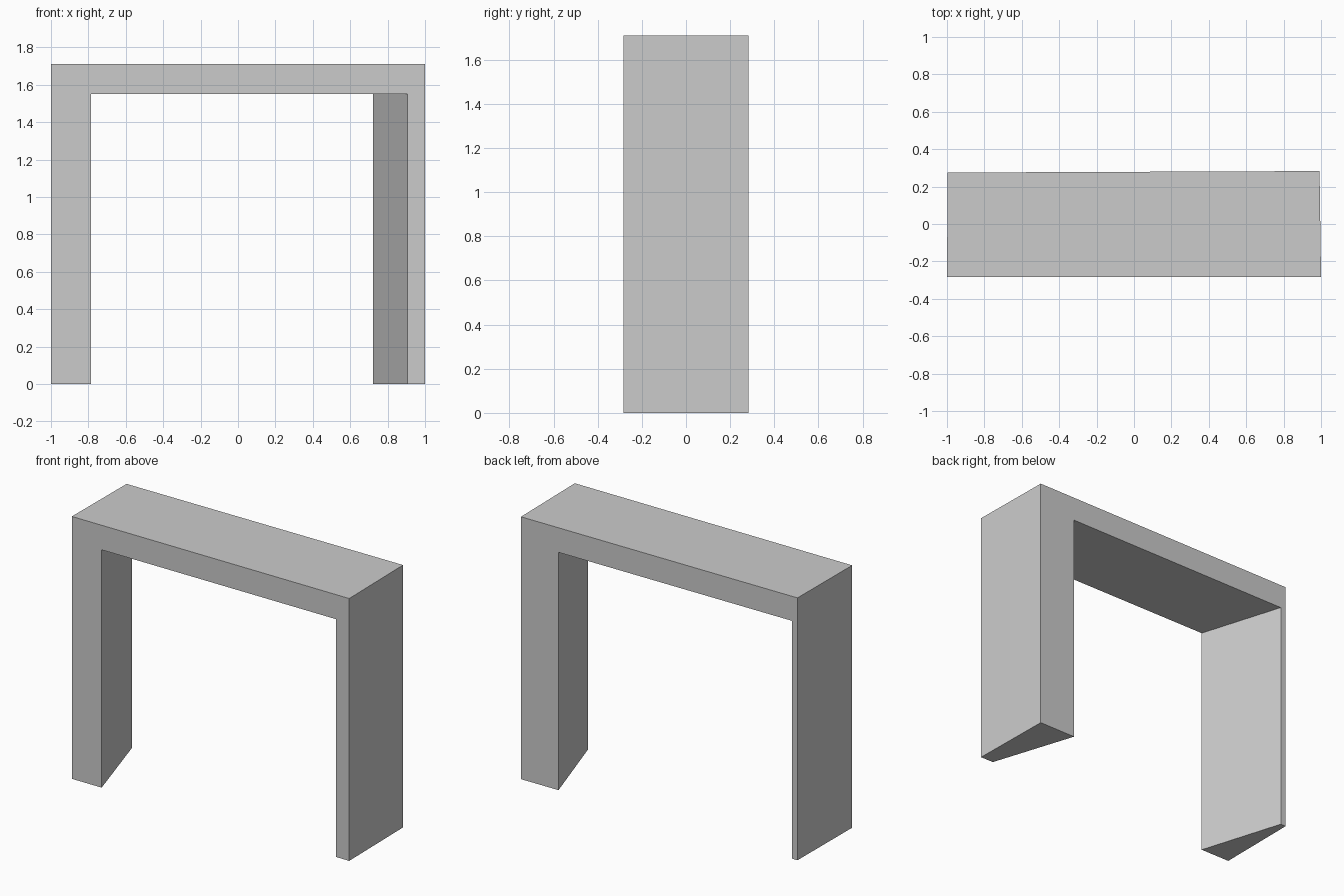
import bpy
import bmesh

if "Cube" in bpy.data.objects:
    bpy.data.objects.remove(bpy.data.objects["Cube"])

HEIGHT, UNDERSIDE = 1.71, 1.55


def arch_outline(outer_l, inner_l, inner_r, outer_r, y_l, y_r):
    """Outline of the portal; y varies linearly from left to right edge."""
    def point(x, z):
        t = (x - outer_l) / (outer_r - outer_l)
        return (x, y_l + t * (y_r - y_l), z)
    return [point(x, z) for x, z in (
        (outer_l, 0), (inner_l, 0), (inner_l, UNDERSIDE), (inner_r, UNDERSIDE),
        (inner_r, 0), (outer_r, 0), (outer_r, HEIGHT), (outer_l, HEIGHT))]


bm = bmesh.new()

# Front and back outlines: the inner leg faces are splayed between them
front = [bm.verts.new(p) for p in
         arch_outline(-1.0, -0.785, 0.905, 1.0, -0.283, -0.283)]
back = [bm.verts.new(p) for p in
        arch_outline(-0.996, -0.957, 0.722, 0.992, 0.275, 0.283)]
bm.faces.new(front)
bm.faces.new(back[::-1])

# Walls joining the two outlines
n = len(front)
for i in range(n):
    j = (i + 1) % n
    bm.faces.new((front[j], front[i], back[i], back[j]))
bmesh.ops.recalc_face_normals(bm, faces=bm.faces)

mesh = bpy.data.meshes.new("doorway_arch")
bm.to_mesh(mesh)
bm.free()
arch = bpy.data.objects.new("doorway_arch", mesh)
bpy.context.collection.objects.link(arch)
